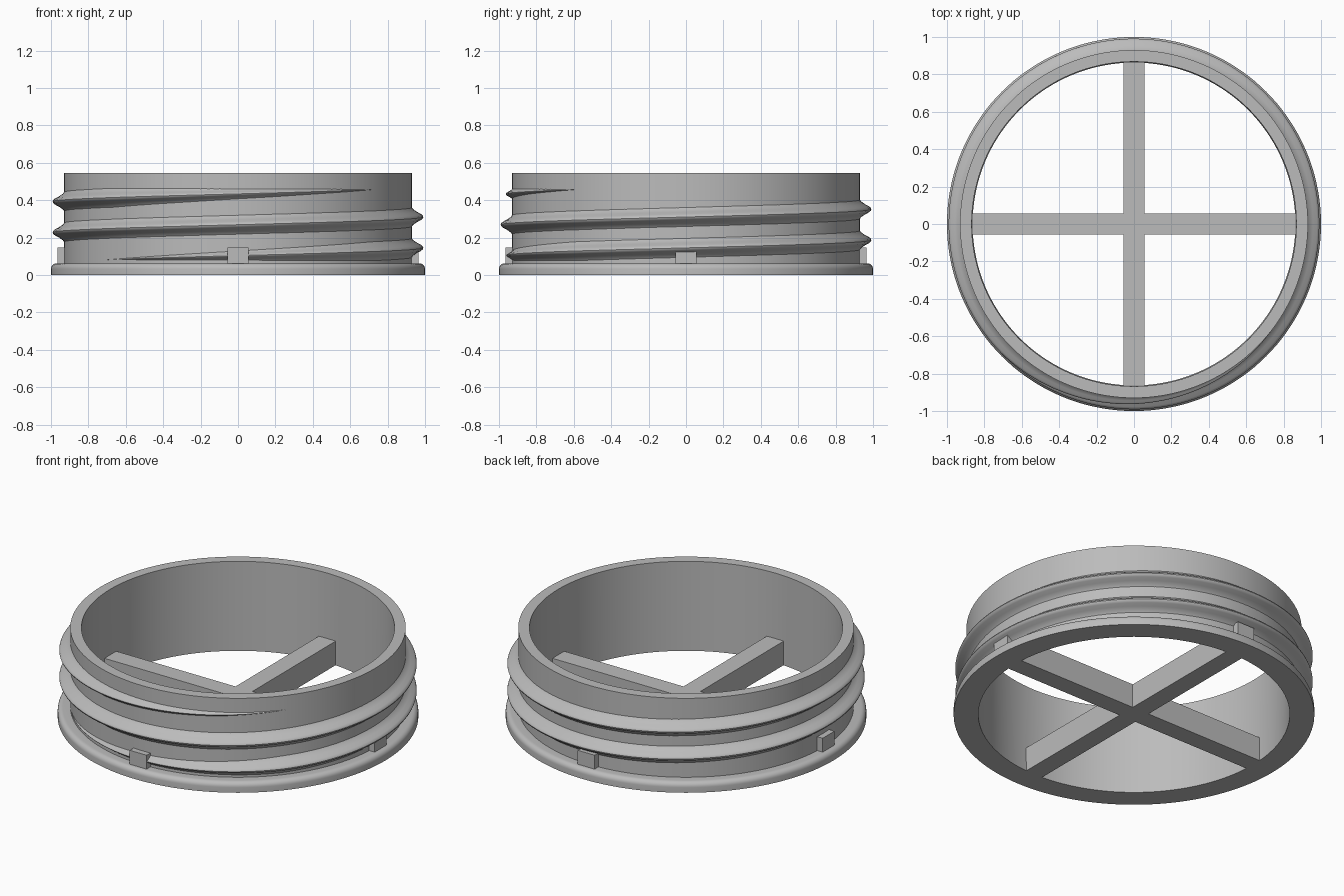
import bpy, bmesh
from math import cos, sin, pi, radians, hypot
from mathutils import Matrix

cube = bpy.data.objects.get("Cube")
if cube:
    bpy.data.objects.remove(cube, do_unlink=True)

grey = bpy.data.materials.new("plain grey")
grey.use_nodes = True
COLOUR = (0.5, 0.5, 0.5, 1)
grey.diffuse_color = COLOUR
grey.node_tree.nodes["Principled BSDF"].inputs["Base Color"].default_value = COLOUR

WALL = 0.93        # outer wall radius
BORE = 0.868       # inner wall radius
HEIGHT = 0.545
BAR = 0.057        # half width of the cross bars
BAR_TOP = 0.147
PITCH = 0.165


def finish(name, bm, smooth=False):
    bmesh.ops.recalc_face_normals(bm, faces=bm.faces)
    mesh = bpy.data.meshes.new(name)
    bm.to_mesh(mesh)
    bm.free()
    mesh.materials.append(grey)
    obj = bpy.data.objects.new(name, mesh)
    bpy.context.collection.objects.link(obj)
    if smooth:
        bpy.ops.object.select_all(action="DESELECT")
        obj.select_set(True)
        bpy.context.view_layer.objects.active = obj
        bpy.ops.object.shade_smooth_by_angle(angle=radians(35))
    return obj


def skin(bm, rings, closed):
    """Bridge a list of closed point rings with quads."""
    rows = [[bm.verts.new(p) for p in ring] for ring in rings]
    n = len(rows[0])
    pairs = list(zip(rows, rows[1:]))
    if closed:
        pairs.append((rows[-1], rows[0]))
    for a, b in pairs:
        for i in range(n):
            j = (i + 1) % n
            bm.faces.new((a[i], a[j], b[j], b[i]))
    if not closed:
        bm.faces.new(rows[0])
        bm.faces.new(rows[-1])


# Collar: lathed wall with a round-shouldered base flange
shoulder = [(0.97 + 0.03 * cos(t * pi / 12), 0.032 + 0.03 * sin(t * pi / 12)) for t in range(7)]
profile = [(BORE - 0.005, 0), (1, 0), *shoulder, (WALL, 0.062), (WALL, HEIGHT), (BORE, HEIGHT)]
SEGMENTS = 144
bm = bmesh.new()
skin(bm, [[(r * cos(a), r * sin(a), z) for r, z in profile]
          for a in (2 * pi * i / SEGMENTS for i in range(SEGMENTS))], True)
finish("collar", bm, True)

# Screw thread: rounded ridge on a helix, fading out at both ends
START, END, FADE = -140, 684, 100
DEPTH, HALF = 0.062, 0.052
STEPS = 330
ridge = [(-0.01, -1), (0, -1), (0.12, -0.8), (0.45, -0.52), (0.8, -0.3), (0.96, -0.14),
         (1, 0), (0.96, 0.14), (0.8, 0.3), (0.45, 0.52), (0.12, 0.8), (0, 1), (-0.01, 1)]
rings = []
for i in range(STEPS + 1):
    deg = START + (END - START) * i / STEPS
    size = max(0.01, min(1, (deg - START) / FADE, (END - deg) / FADE))
    a = radians(deg)
    z = 0.145 + PITCH * deg / 360
    rings.append([((WALL - 0.001 + DEPTH * size * d) * cos(a),
                   (WALL - 0.001 + DEPTH * size * d) * sin(a),
                   z + HALF * size * h) for d, h in ridge])
bm = bmesh.new()
skin(bm, rings, False)
finish("screw_thread", bm, True)

# Cross brace: one plus-shaped outline, extruded upward
reach = BORE - 0.002
outline = []
for k in range(4):
    turn = Matrix.Rotation(k * pi / 2, 3, "Z")
    for x, y in ((reach, -BAR), (reach, BAR), (BAR, BAR)):
        outline.append(turn @ Matrix.Translation((x, y, 0)).translation)
bm = bmesh.new()
base = bm.faces.new([bm.verts.new(p) for p in outline])
up = bmesh.ops.extrude_face_region(bm, geom=[base], use_keep_orig=True)
bmesh.ops.translate(bm, vec=(0, 0, BAR_TOP),
                    verts=[v for v in up["geom"] if isinstance(v, bmesh.types.BMVert)])
finish("cross_brace", bm)

# Stop tabs: bar ends standing proud of the wall
TAB_IN, TAB_OUT, TAB_BOTTOM = 0.91, 0.965, 0.05
for k, name in enumerate(("left_tab", "back_tab", "right_tab", "front_tab")):
    bm = bmesh.new()
    place = (Matrix.Rotation(k * pi / 2, 4, "Z")
             @ Matrix.Translation(((TAB_IN + TAB_OUT) / 2, 0, (TAB_BOTTOM + BAR_TOP) / 2))
             @ Matrix.Diagonal((TAB_OUT - TAB_IN, 2 * BAR, BAR_TOP - TAB_BOTTOM, 1)))
    bmesh.ops.create_cube(bm, size=1, matrix=place)
    finish(name, bm)
